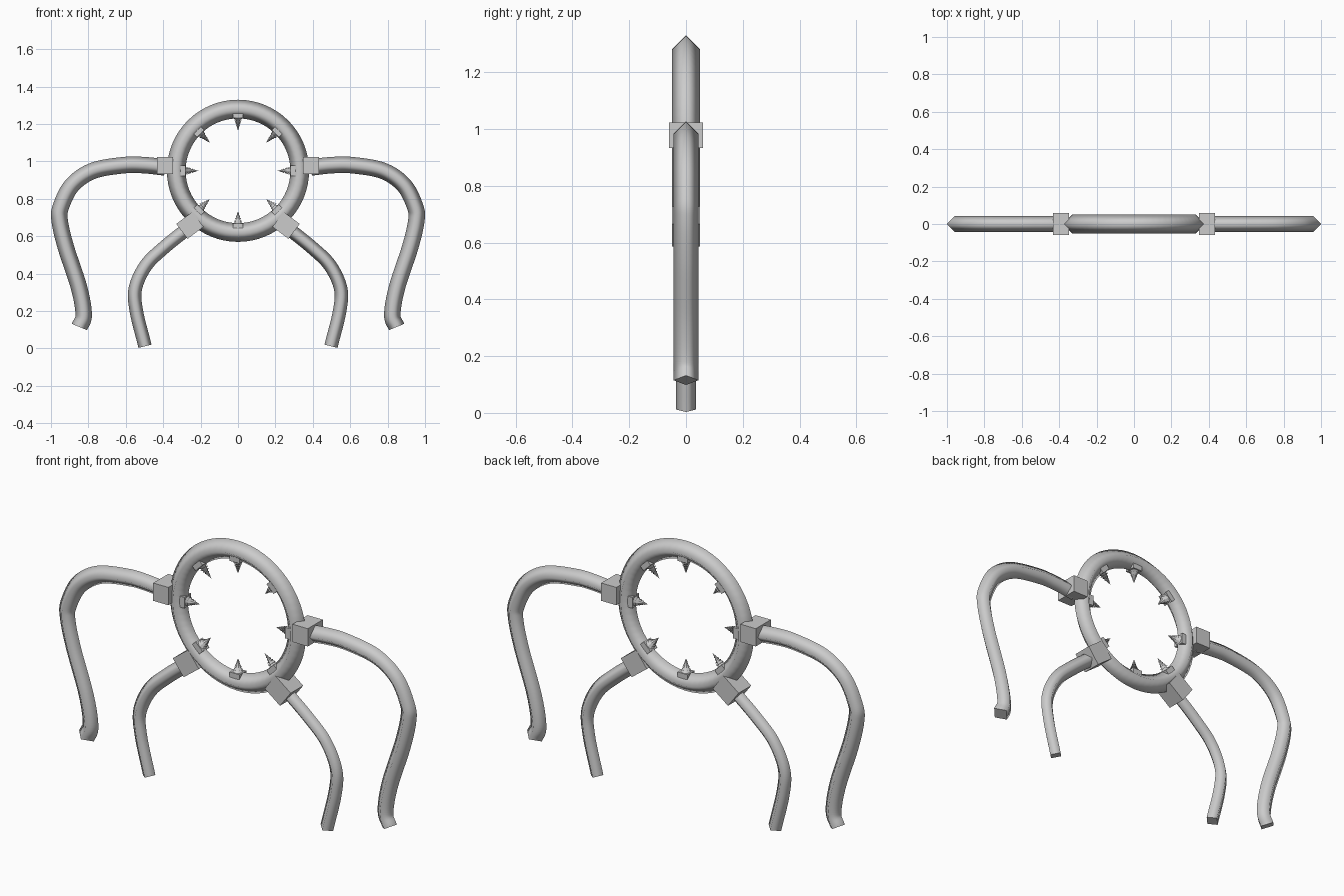
import bpy, bmesh
from math import sin, cos, pi, radians
from mathutils import Vector, Matrix

cube = bpy.data.objects.get("Cube")
if cube:
    bpy.data.objects.remove(cube, do_unlink=True)

grey = bpy.data.materials.new("plain_grey")
grey.use_nodes = True
grey.diffuse_color = (0.6, 0.6, 0.6, 1)
grey.node_tree.nodes["Principled BSDF"].inputs["Base Color"].default_value = (0.6, 0.6, 0.6, 1)

CENTRE = Vector((0, 0, 0.95))
Y = Vector((0, 1, 0))


def finish(name, bm):
    bmesh.ops.recalc_face_normals(bm, faces=bm.faces)
    mesh = bpy.data.meshes.new(name)
    bm.to_mesh(mesh)
    bm.free()
    mesh.materials.append(grey)
    obj = bpy.data.objects.new(name, mesh)
    bpy.context.collection.objects.link(obj)
    return obj


def smooth_path(points, steps=10):
    """Rounded path through (x, z) points."""
    p = [Vector((x, 0, z)) for x, z in points]
    p = [2 * p[0] - p[1]] + p + [2 * p[-1] - p[-2]]
    path = []
    for a, b, c, d in zip(p, p[1:], p[2:], p[3:]):
        for i in range(steps):
            t = i / steps
            path.append(0.5 * (2 * b + (c - a) * t + (2 * a - 5 * b + 4 * c - d) * t * t
                               + (3 * b - a - 3 * c + d) * t ** 3))
    return path + [p[-2]]


def tube(name, path, radius, closed=False):
    """Square tube standing on its edge, swept along a path in the xz plane."""
    bm = bmesh.new()
    rings = []
    n = len(path)
    for i, c in enumerate(path):
        before = path[i - 1] if closed or i else c
        after = path[(i + 1) % n] if closed or i < n - 1 else c
        side = (after - before).normalized().cross(Y)
        rings.append([bm.verts.new(c + radius * d) for d in (side, Y, -side, -Y)])
    pairs = list(zip(rings, rings[1:])) + ([(rings[-1], rings[0])] if closed else [])
    for r, s in pairs:
        for k in range(4):
            m = (k + 1) % 4
            bm.faces.new((r[k], r[m], s[m], s[k])).smooth = True
    if not closed:
        # Separate end caps keep the rims crisp
        for r in (rings[0], rings[-1]):
            bm.faces.new([bm.verts.new(v.co) for v in r])
    return finish(name, bm)


def add_block(bm, size, matrix):
    bmesh.ops.create_cube(bm, size=1, matrix=matrix @ Matrix.Diagonal((*size, 1)))


def block(name, size, place, turn=0):
    bm = bmesh.new()
    add_block(bm, size, Matrix.Translation(place) @ Matrix.Rotation(turn, 4, "Y"))
    finish(name, bm)


# Central ring
circle = [CENTRE + 0.33 * Vector((cos(a), 0, sin(a))) for a in (2 * pi * i / 64 for i in range(64))]
tube("ring", circle, 0.05, closed=True)

# Legs and their joint blocks, mirrored left and right
upper = [(0.39, 0.968), (0.5, 0.98), (0.61, 0.98), (0.775, 0.95), (0.888, 0.872), (0.948, 0.755),
         (0.953, 0.68), (0.92, 0.54), (0.85, 0.326), (0.825, 0.18), (0.848, 0.115)]
lower = [(0.262, 0.647), (0.395, 0.54), (0.492, 0.444), (0.549, 0.32), (0.543, 0.198), (0.497, 0.012)]
for side, s in (("left", 1), ("right", -1)):
    tube(side + "_upper_leg", smooth_path([(s * x, z) for x, z in upper]), 0.044)
    tube(side + "_lower_leg", smooth_path([(s * x, z) for x, z in lower]), 0.036)
    block(side + "_upper_joint", (0.085, 0.12, 0.09), (s * 0.39, 0, 0.978))
    block(side + "_lower_joint", (0.107, 0.1, 0.1), (s * 0.257, 0, 0.658), s * radians(37))

# Tiered spikes on small blocks, pointing into the ring
for i in range(8):
    bm = bmesh.new()
    place = (Matrix.Translation(CENTRE) @ Matrix.Rotation(i * pi / 4, 4, "Y")
             @ Matrix.Translation((0, 0, -0.297)))
    add_block(bm, (0.055, 0.055, 0.032), place)
    for k in range(5):
        wide = 0.026 * (1 - k / 5.5)
        bmesh.ops.create_cone(bm, cap_ends=True, segments=8, radius1=wide, radius2=wide * 0.3,
                              depth=0.014, matrix=place @ Matrix.Translation((0, 0, 0.022 + 0.012 * k)))
    bmesh.ops.create_cone(bm, cap_ends=True, segments=8, radius1=0.004, radius2=0, depth=0.03,
                          matrix=place @ Matrix.Translation((0, 0, 0.073)))
    finish("spike_%d" % (i + 1), bm)
